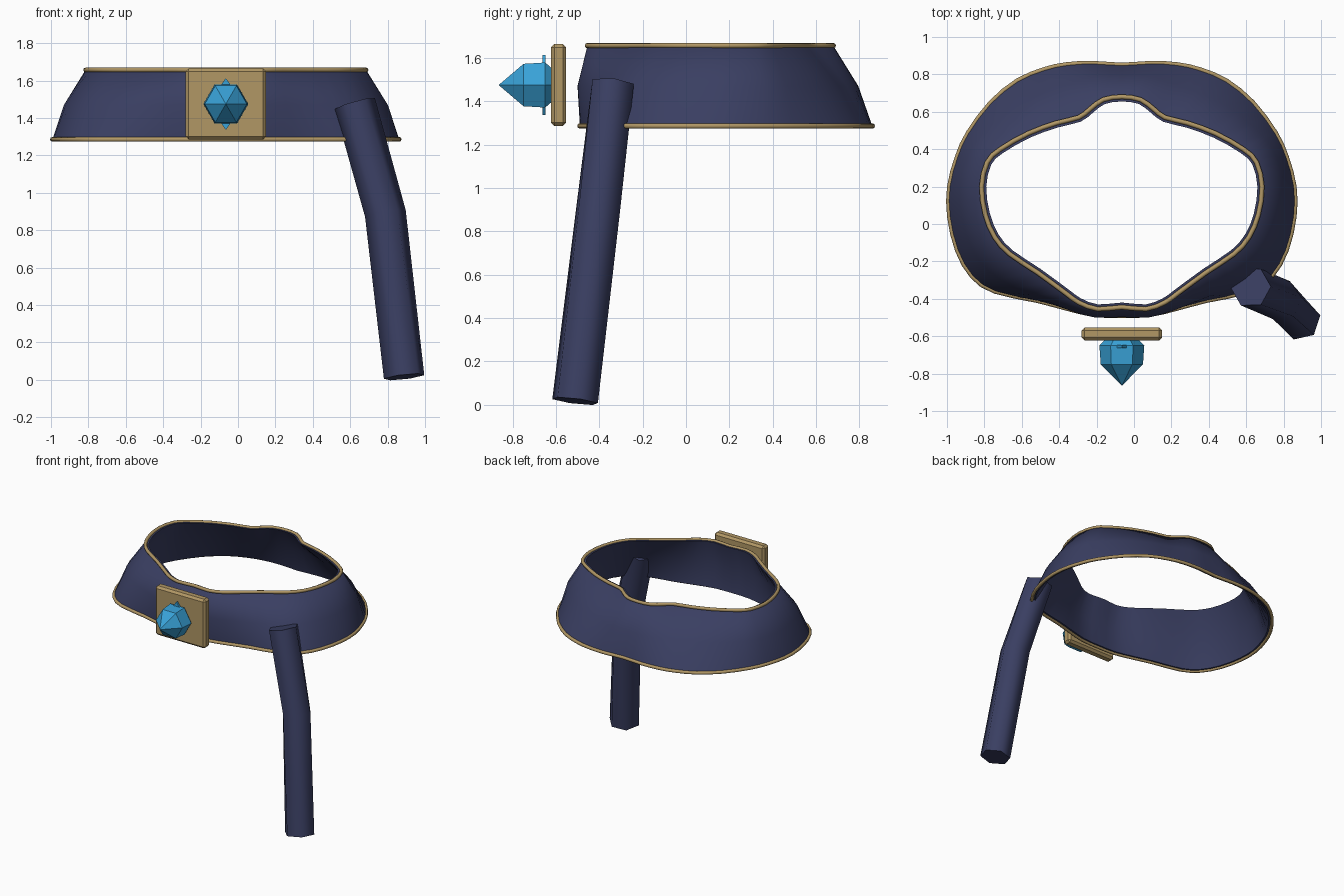
import bpy, bmesh, math
from mathutils import Vector, Matrix

if "Cube" in bpy.data.objects:
    bpy.data.objects.remove(bpy.data.objects["Cube"])

CX, CZ = -0.065, 1.475          # centre of the belt and its buckle


def material(name, rgb):
    m = bpy.data.materials.new(name)
    m.diffuse_color = (*rgb, 1)
    m.use_nodes = True
    m.node_tree.nodes["Principled BSDF"].inputs["Base Color"].default_value = m.diffuse_color
    return m


NAVY = material("navy cloth", (0.042, 0.049, 0.122))
GOLD = material("dull gold", (0.44, 0.31, 0.13))
BLUE = material("blue gem", (0.04, 0.36, 0.68))


def add_mesh(name, bm, mat, smooth=None):
    bmesh.ops.recalc_face_normals(bm, faces=bm.faces)
    me = bpy.data.meshes.new(name)
    bm.to_mesh(me)
    bm.free()
    me.materials.append(mat)
    ob = bpy.data.objects.new(name, me)
    bpy.context.collection.objects.link(ob)
    if smooth:
        bpy.ops.object.select_all(action='DESELECT')
        bpy.context.view_layer.objects.active = ob
        ob.select_set(True)
        bpy.ops.object.shade_smooth_by_angle(angle=math.radians(smooth))
    return ob


def loft(name, rings, mat, smooth=None, caps=True):
    """Join rings of points, each ring closed, with quads."""
    bm = bmesh.new()
    rows = [[bm.verts.new(p) for p in r] for r in rings]
    n = len(rows[0])
    for a, b in zip(rows, rows[1:]):
        for i in range(n):
            j = (i + 1) % n
            bm.faces.new((a[i], a[j], b[j], b[i]))
    if caps:
        bm.faces.new(rows[0])
        bm.faces.new(rows[-1])
    return add_mesh(name, bm, mat, smooth)


def closed_outline(half):
    """Mirror a half outline (back to front) and add a curved midpoint per span."""
    pts = [Vector(p) for p in half]
    pts += [Vector((-p.x, p.y)) for p in reversed(pts[1:-1])]
    n, out = len(pts), []
    for i, p in enumerate(pts):
        q, before, after = pts[(i + 1) % n], pts[i - 1], pts[(i + 2) % n]
        out += [p, (p + q) * 0.5625 - (before + after) * 0.0625]
    return out


# Half outlines of the upper and lower rims
upper = closed_outline([(0, .68), (.1, .665), (.17, .615), (.23, .57), (.35, .54), (.5, .485),
                        (.65, .4), (.72, .33), (.75, .2), (.73, .05), (.68, -.07), (.6, -.16),
                        (.45, -.26), (.3, -.37), (.23, -.42), (.13, -.455), (0, -.445)])
lower = closed_outline([(0, .85), (.16, .86), (.3, .852), (.42, .825), (.56, .765), (.7, .65),
                        (.82, .49), (.88, .36), (.922, .2), (.922, .04), (.88, -.14), (.8, -.28),
                        (.68, -.36), (.45, -.41), (.3, -.45), (.15, -.485), (0, -.49)])


def offset(outline, d):
    n, out = len(outline), []
    for i, p in enumerate(outline):
        t = outline[(i + 1) % n] - outline[i - 1]
        out.append(p + Vector((-t.y, t.x)).normalized() * d)
    return out


def ring(outline, z):
    return [(p.x + CX, p.y, z) for p in outline]


# Belt band: outer wall with a bulge at mid height, then the inner wall
middle = offset([(a + b) / 2 for a, b in zip(upper, lower)], 0.03)
ZT, ZM, ZB = 1.657, 1.47, 1.286
thick = -0.025
walls = [ring(upper, ZT), ring(middle, ZM), ring(lower, ZB),
         ring(offset(lower, thick), ZB), ring(offset(middle, thick), ZM),
         ring(offset(upper, thick), ZT)]
loft("belt_band", walls + walls[:1], NAVY, 50, caps=False)
bm = bmesh.new()
bm.from_mesh(bpy.data.objects["belt_band"].data)
bmesh.ops.remove_doubles(bm, verts=bm.verts, dist=1e-5)
bm.to_mesh(bpy.data.objects["belt_band"].data)
bm.free()


# Gold piping along both rims
def piping(name, outline, z, r=0.0125, sides=8):
    n = len(outline)
    bm = bmesh.new()
    out = offset(outline, 1)
    rows = []
    for p, o in zip(outline, out):
        d = o - p
        rows.append([bm.verts.new((p.x + CX + d.x * r * math.cos(a), p.y + d.y * r * math.cos(a),
                                   z + r * math.sin(a)))
                     for a in (2 * math.pi * k / sides for k in range(sides))])
    for i in range(n):
        a, b = rows[i], rows[(i + 1) % n]
        for k in range(sides):
            m = (k + 1) % sides
            bm.faces.new((a[k], a[m], b[m], b[k]))
    add_mesh(name, bm, GOLD, 60)


piping("upper_piping", upper, ZT)
piping("lower_piping", lower, ZB)

# Buckle plate with chamfered edges
bm = bmesh.new()
bmesh.ops.create_cube(bm, size=1, matrix=Matrix.Translation((CX, -0.588, CZ))
                      @ Matrix.Diagonal((0.43, 0.07, 0.38, 1)))
bmesh.ops.bevel(bm, geom=bm.edges[:], offset=0.016, segments=1, affect='EDGES')
add_mesh("buckle_plate", bm, GOLD)


# Six-sided gem pointing forward
def facing_ring(y, rx, rz, n):
    return [(CX + rx * math.cos(2 * math.pi * k / n), y, CZ + rz * math.sin(2 * math.pi * k / n))
            for k in range(n)]


loft("buckle_gem", [facing_ring(y, r, r, 6) for y, r in
                    ((-.61, .08), (-.65, .12), (-.75, .113), (-.864, .001))], BLUE)
# Thin diamond collar behind the gem
loft("gem_collar", [facing_ring(y, .1, .138, 4) for y in (-.648, -.663)], BLUE)

# Hanging strap: hexagonal tube, bent once and slightly twisted
path = [Vector((.625, -.338, 1.477)), Vector((.788, -.407, .89)), Vector((.888, -.512, .016))]
rings = []
for i, c in enumerate(path):
    axis = (path[max(i - 1, 0)] - path[min(i + 1, 2)]).normalized()
    side = (Vector((1, 0, 0)) - axis * axis.x).normalized()
    up = axis.cross(side)
    twist = math.radians((0, 6, 12)[i])
    rings.append([c + 0.111 * (side * math.cos(a) + up * math.sin(a))
                  for a in (twist + k * math.pi / 3 for k in range(6))])
loft("hanging_strap", rings, NAVY, 65)
